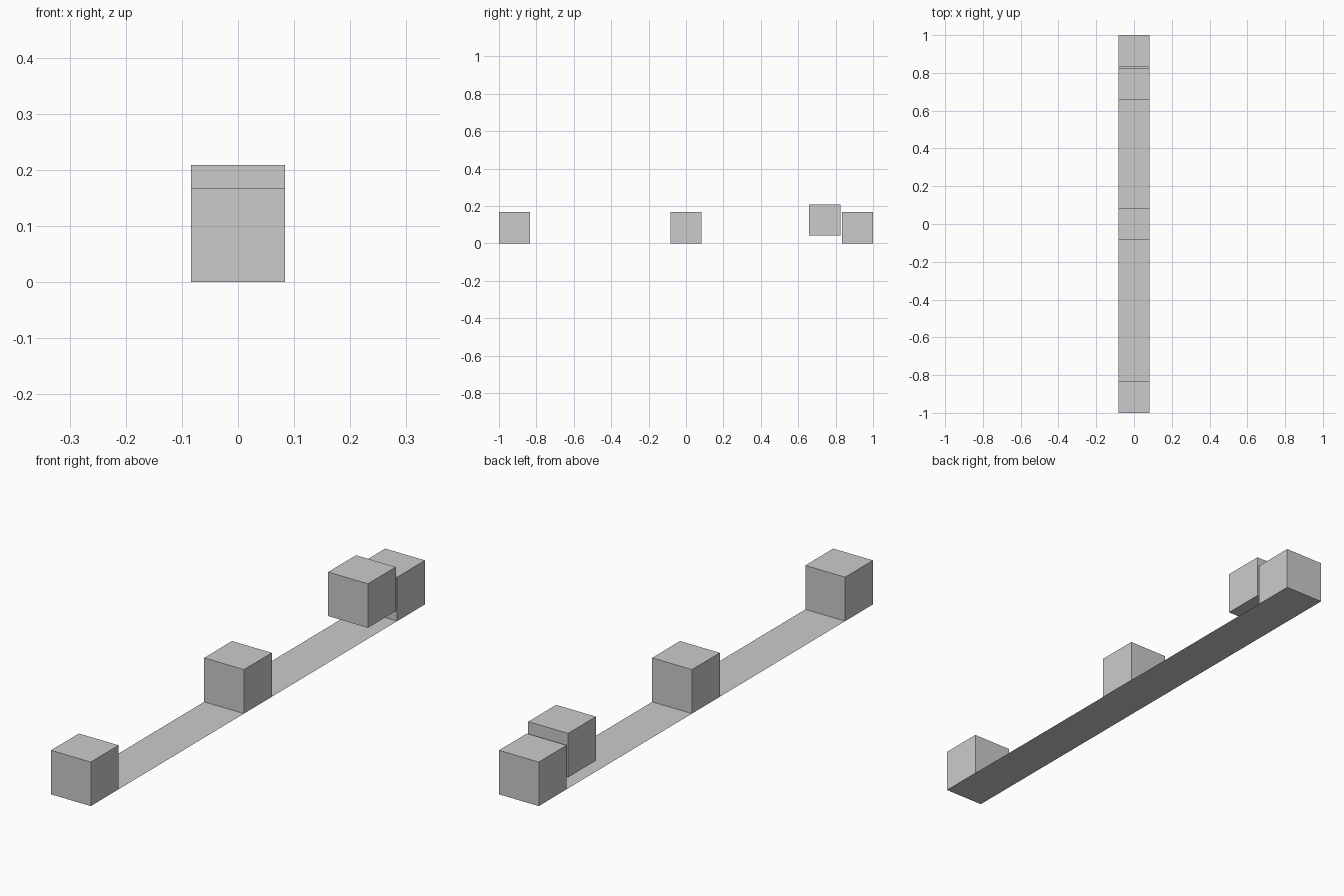
import bpy

default = bpy.data.objects.get("Cube")
if default:
    bpy.data.objects.remove(default, do_unlink=True)

SIDE = 1 / 6   # edge length of every block

grey = bpy.data.materials.new("plain grey")
grey.use_nodes = True
colour = (0.6, 0.6, 0.6, 1)
grey.diffuse_color = colour
grey.node_tree.nodes["Principled BSDF"].inputs["Base Color"].default_value = colour


def finish(name, scale):
    obj = bpy.context.object
    obj.name = obj.data.name = name
    obj.scale = scale
    bpy.ops.object.transform_apply(location=False, rotation=False, scale=True)
    obj.data.materials.append(grey)


def block(name, y, bottom=0):
    bpy.ops.mesh.primitive_cube_add(size=1, location=(0, y, bottom + SIDE / 2))
    finish(name, (SIDE, SIDE, SIDE))


# Flat strip that the blocks stand on
bpy.ops.mesh.primitive_plane_add(size=1, location=(0, 0, 0))
finish("floor_strip", (SIDE, 2, 1))

# Three standing blocks and one raised above the strip
end = 1 - SIDE / 2
block("front_block", -end)
block("middle_block", 0)
block("back_block", end)
block("raised_block", 4.45 * SIDE, bottom=SIDE / 4)
